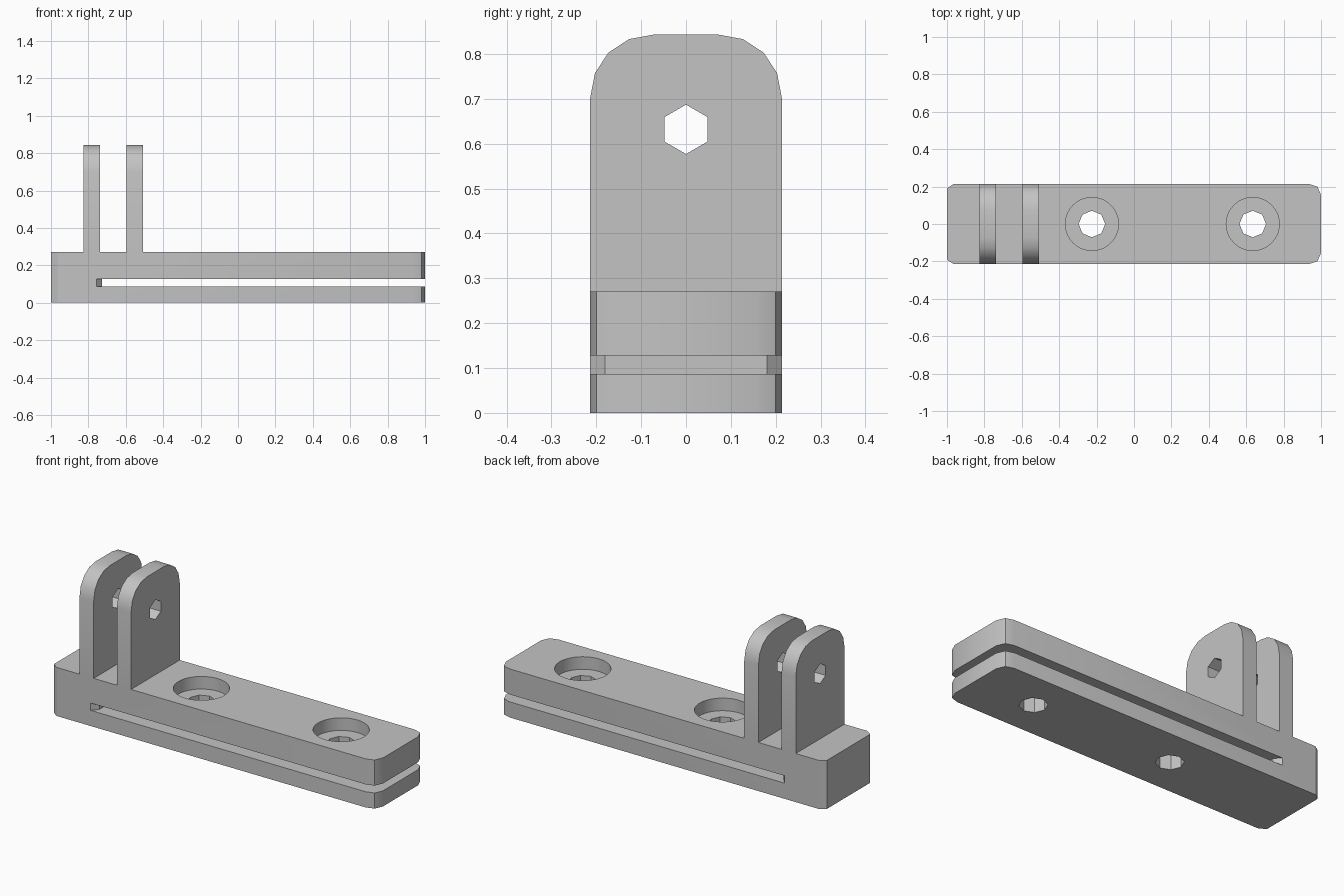
import bpy, bmesh, math
from mathutils import Vector

cube = bpy.data.objects.get("Cube")
if cube:
    bpy.data.objects.remove(cube, do_unlink=True)

grey = bpy.data.materials.new("plain grey")
grey.use_nodes = True
colour = (0.55, 0.55, 0.55, 1)
grey.diffuse_color = colour
grey.node_tree.nodes["Principled BSDF"].inputs["Base Color"].default_value = colour


def prism(name, points, offset):
    """Extrude a closed loop of 3D points along an offset."""
    bm = bmesh.new()
    face = bm.faces.new([bm.verts.new(p) for p in points])
    ext = bmesh.ops.extrude_face_region(bm, geom=[face])
    verts = [v for v in ext["geom"] if isinstance(v, bmesh.types.BMVert)]
    bmesh.ops.translate(bm, verts=verts, vec=Vector(offset))
    bmesh.ops.recalc_face_normals(bm, faces=bm.faces)
    mesh = bpy.data.meshes.new(name)
    bm.to_mesh(mesh)
    bm.free()
    mesh.materials.append(grey)
    obj = bpy.data.objects.new(name, mesh)
    bpy.context.collection.objects.link(obj)
    return obj


def ring(radius, sides, turn=0):
    step = math.tau / sides
    return [(radius * math.cos(i * step + turn), radius * math.sin(i * step + turn))
            for i in range(sides)]


def mirrored(half):
    """Complete a half outline by mirroring its second coordinate."""
    return half + [(a, -b) for a, b in reversed(half)]


def combine(target, tool, operation):
    """Apply a boolean and discard the tool object."""
    mod = target.modifiers.new(tool.name, "BOOLEAN")
    mod.operation, mod.object, mod.solver = operation, tool, "EXACT"
    bpy.context.view_layer.objects.active = target
    bpy.ops.object.modifier_apply(modifier=mod.name)
    bpy.data.objects.remove(tool, do_unlink=True)


HALF = 0.214
BASE_TOP = 0.27

# Long base bar with clipped corners
plan = mirrored([(-1, 0.19), (-0.965, HALF), (0.935, HALF), (0.98, 0.2), (1, 0.155)])
bracket = prism("mount_bracket", [(x, y, 0) for x, y in plan], (0, 0, BASE_TOP))

# Upright lugs with rounded tops and hexagonal bolt holes
lug = mirrored([(0.2, HALF), (0.7, HALF), (0.757, 0.203), (0.803, 0.173),
                (0.833, 0.127), (0.843, 0.073)])
for left in (-0.825, -0.595):
    part = prism("lug", [(left, y, z) for z, y in lug], (0.087, 0, 0))
    combine(bracket, part, "UNION")
hexagon = ring(0.055, 6)
bolt = prism("bolt_hole", [(-0.95, y, 0.632 + z) for z, y in hexagon], (0.6, 0, 0))
combine(bracket, bolt, "DIFFERENCE")

# Clamping slot, open at the right end and both sides
slot = mirrored([(-0.727, 0.18), (-0.757, HALF), (-0.757, 0.3), (1.1, 0.3)])
cut = prism("slot", [(x, y, 0.087) for x, y in slot], (0, 0, 0.041))
combine(bracket, cut, "DIFFERENCE")

# Counterbored screw holes through both jaws
for x in (-0.225, 0.635):
    for radius, sides, bottom in ((0.142, 40, 0.2), (0.071, 8, -0.1)):
        cut = prism("screw_hole", [(x + a, b, bottom) for a, b in ring(radius, sides)],
                    (0, 0, 0.5 - bottom) if bottom < 0 else (0, 0, 0.2))
        combine(bracket, cut, "DIFFERENCE")

# Smooth the rounded edges, keep the corners crisp
bpy.ops.object.select_all(action="DESELECT")
bracket.select_set(True)
bpy.context.view_layer.objects.active = bracket
bpy.ops.object.shade_smooth_by_angle(angle=math.radians(32))
